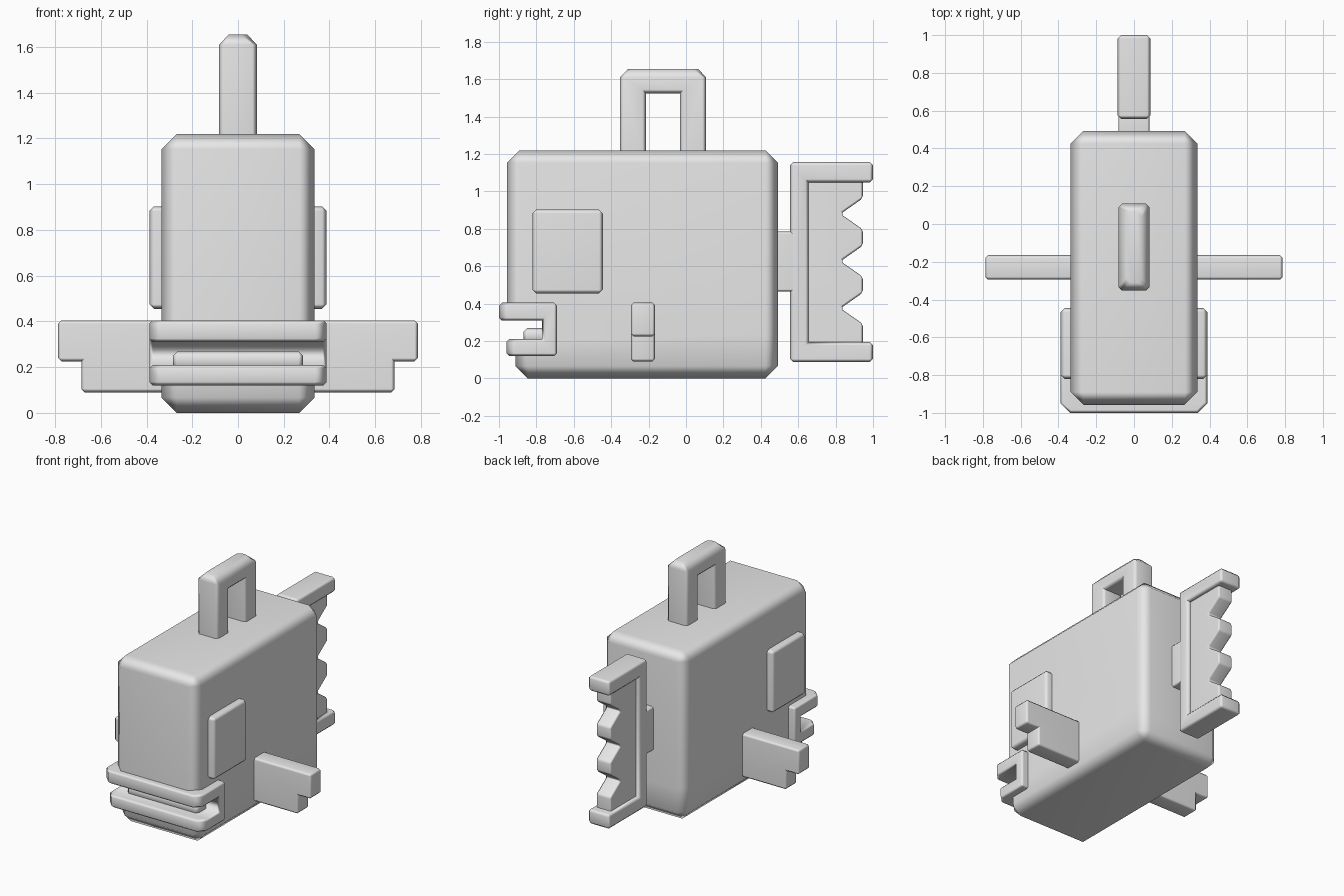
import bpy, bmesh, math

if "Cube" in bpy.data.objects:
    bpy.data.objects.remove(bpy.data.objects["Cube"])

GREY = bpy.data.materials.new("light grey")
GREY.diffuse_color = (0.8, 0.8, 0.8, 1)
GREY.use_nodes = True
GREY.node_tree.nodes["Principled BSDF"].inputs["Base Color"].default_value = GREY.diffuse_color


def prism(pts, axis, lo, hi):
    """Extrude a 2D profile along x (pts are y,z) or along y (pts are x,z)."""
    bm = bmesh.new()
    place = (lambda t, p: (t, p[0], p[1])) if axis == 'x' else (lambda t, p: (p[0], t, p[1]))
    a = [bm.verts.new(place(lo, p)) for p in pts]
    b = [bm.verts.new(place(hi, p)) for p in pts]
    bm.faces.new(a)
    bm.faces.new(b[::-1])
    n = len(pts)
    for i in range(n):
        j = (i + 1) % n
        bm.faces.new((a[i], b[i], b[j], a[j]))
    bmesh.ops.recalc_face_normals(bm, faces=bm.faces[:])
    return bm


def box(x0, x1, y0, y1, z0, z1):
    return prism([(y0, z0), (y1, z0), (y1, z1), (y0, z1)], 'x', x0, x1)


def chamfer(bm, width, test=lambda e: True):
    """Chamfer the convex sharp edges that pass the test."""
    bm.normal_update()
    edges = [e for e in bm.edges
             if e.calc_face_angle_signed(0) > math.radians(50) and test(e)]
    bmesh.ops.bevel(bm, geom=edges, offset=width, segments=1, profile=0.5,
                    affect='EDGES', clamp_overlap=True)
    return bm


def finish(name, bm, cutter=None, helper=False):
    me = bpy.data.meshes.new(name)
    bmesh.ops.recalc_face_normals(bm, faces=bm.faces[:])
    bm.to_mesh(me)
    bm.free()
    me.materials.append(GREY)
    ob = bpy.data.objects.new(name, me)
    bpy.context.collection.objects.link(ob)
    if helper:
        ob.hide_render = True
        ob.display_type = 'WIRE'
        return ob
    me.polygons.foreach_set("use_smooth", [True] * len(me.polygons))
    me.set_sharp_from_angle(angle=math.radians(60))
    if cutter:
        cut = ob.modifiers.new("mouth slot", 'BOOLEAN')
        cut.operation = 'DIFFERENCE'
        cut.object = cutter
    wn = ob.modifiers.new("weighted normals", 'WEIGHTED_NORMAL')
    wn.keep_sharp = True
    return ob


# Body with a recessed lower jaw and a mouth slot
slot = finish("mouth_cutter", box(-0.6, 0.6, -1.3, -0.76, 0.2, 0.315), helper=True)
body = chamfer(box(-0.335, 0.335, -0.957, 0.492, 0, 1.22), 0.067)
for z in (0.24, 0.28):
    bmesh.ops.bisect_plane(body, geom=body.verts[:] + body.edges[:] + body.faces[:],
                           plane_co=(0, 0, z), plane_no=(0, 0, 1))
for v in body.verts:
    if v.co.z < 0.26 and v.co.y < -0.7:
        v.co.y += 0.045
finish("body", body, cutter=slot)

# Lips: a C profile with clipped front corners
lips = prism([(-0.69, 0.12), (-0.96, 0.12), (-0.96, 0.21), (-0.77, 0.21),
              (-0.77, 0.31), (-1.0, 0.31), (-1.0, 0.405), (-0.69, 0.405)],
             'x', -0.388, 0.388)
chamfer(lips, 0.05, lambda e: all(v.co.y < -0.95 for v in e.verts)
        and abs(e.verts[0].co.x - e.verts[1].co.x) < 0.01)
finish("lips", chamfer(lips, 0.015))

# Tongue
finish("tongue", chamfer(box(-0.285, 0.285, -0.87, -0.7, 0.19, 0.27), 0.02))

# Eyes and side fins, mirrored
for s, side in ((1, "right"), (-1, "left")):
    x0, x1 = sorted((s * 0.28, s * 0.388))
    finish("eye_" + side, chamfer(box(x0, x1, -0.82, -0.445, 0.455, 0.903), 0.02))
    fin = prism([(s * x, z) for x, z in ((0.28, 0.09), (0.685, 0.09), (0.685, 0.225),
                                         (0.787, 0.225), (0.787, 0.405), (0.28, 0.405))],
                'y', -0.295, -0.165)
    finish("side_fin_" + side, chamfer(fin, 0.015))

# Top fin: an arch
arch = prism([(-0.353, 1.17), (-0.213, 1.17), (-0.213, 1.525), (-0.033, 1.525),
              (-0.033, 1.17), (0.108, 1.17), (0.108, 1.655), (-0.353, 1.655)],
             'x', -0.083, 0.083)
chamfer(arch, 0.043, lambda e: all(v.co.z > 1.6 for v in e.verts))
finish("top_fin", chamfer(arch, 0.02))

# Tail: stem, C frame and a thinner toothed web
finish("tail_stem", chamfer(box(-0.083, 0.083, 0.45, 0.6, 0.465, 0.785), 0.012))
frame = prism([(0.557, 0.087), (1.0, 0.087), (1.0, 0.195), (0.655, 0.195),
               (0.655, 1.048), (1.0, 1.048), (1.0, 1.158), (0.557, 1.158)],
              'x', -0.087, 0.087)
finish("tail_frame", chamfer(frame, 0.018))
teeth = [(0.62, 0.15), (0.945, 0.15)]
for z in (0.375, 0.627, 0.88):
    teeth += [(0.945, z - 0.083), (0.838, z - 0.008), (0.838, z + 0.008), (0.945, z + 0.083)]
teeth += [(0.945, 1.1), (0.62, 1.1)]
finish("tail_web", chamfer(prism(teeth, 'x', -0.06, 0.06), 0.012))
